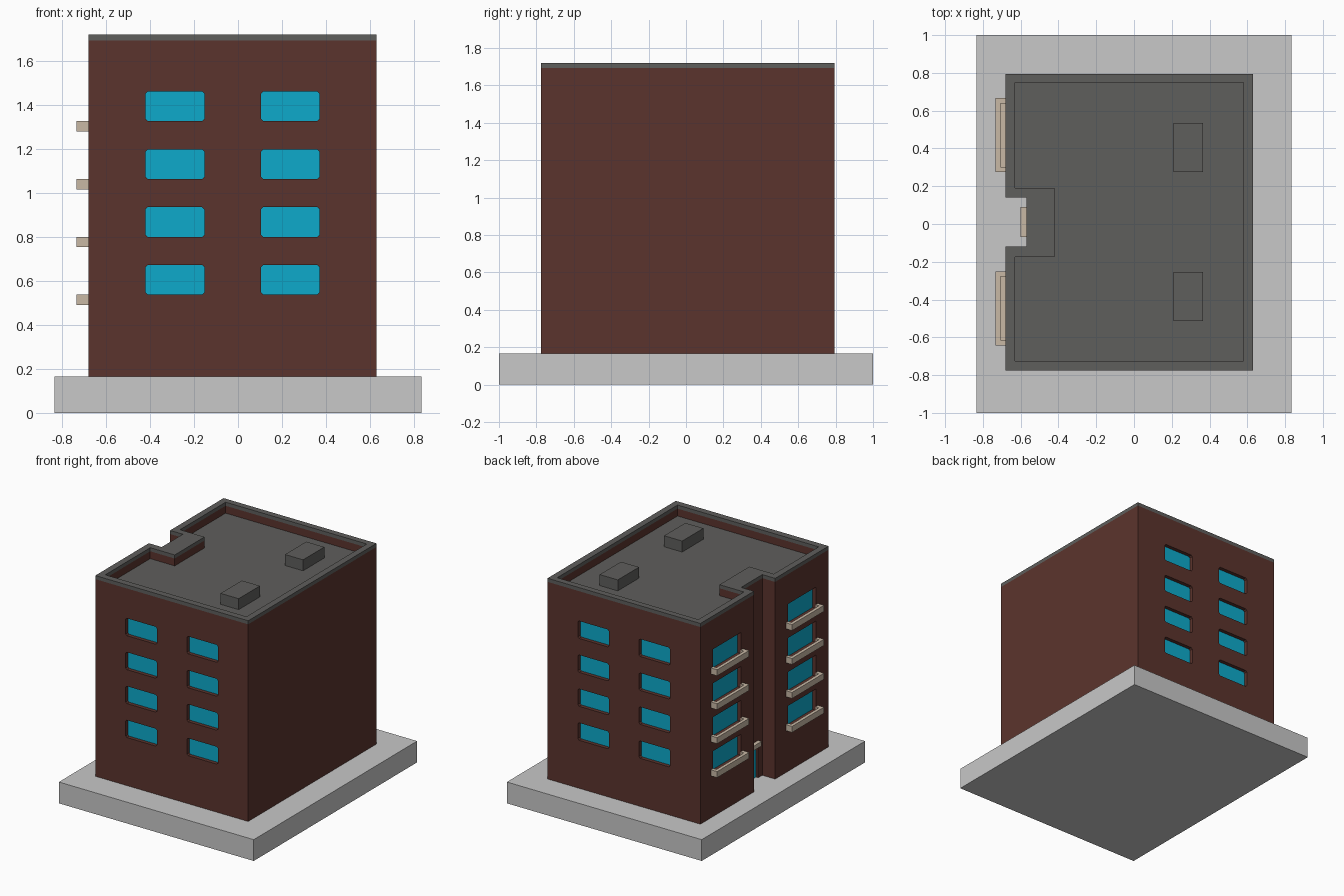
import bpy, bmesh
from mathutils import Vector

if "Cube" in bpy.data.objects:
    bpy.data.objects.remove(bpy.data.objects["Cube"])


def material(name, rgb):
    m = bpy.data.materials.new(name)
    m.diffuse_color = (*rgb, 1)
    m.use_nodes = True
    m.node_tree.nodes["Principled BSDF"].inputs["Base Color"].default_value = m.diffuse_color
    return m


BRICK = material("brown brick", (0.105, 0.034, 0.026))
ROOF = material("dark grey roof", (0.114, 0.112, 0.107))
GLASS = material("blue glass", (0.004, 0.402, 0.597))
BEIGE = material("beige stone", (0.578, 0.479, 0.376))
PAVE = material("light grey paving", (0.578, 0.578, 0.578))


def add_prism(bm, pts, a, b, axis="z"):
    """Extrude a 2D outline from a to b along an axis."""
    def place(p, q, d):
        return {"z": (p, q, d), "y": (p, d, q), "x": (d, p, q)}[axis]
    lo = [bm.verts.new(place(p, q, a)) for p, q in pts]
    hi = [bm.verts.new(place(p, q, b)) for p, q in pts]
    n = len(pts)
    faces = [bm.faces.new(lo), bm.faces.new(hi)]
    for i in range(n):
        j = (i + 1) % n
        faces.append(bm.faces.new((lo[i], lo[j], hi[j], hi[i])))
    bmesh.ops.recalc_face_normals(bm, faces=faces)


def rect(x0, x1, y0, y1):
    return [(x0, y0), (x1, y0), (x1, y1), (x0, y1)]


def rounded(x0, x1, y0, y1, c=0.01):
    return [(x0 + c, y0), (x1 - c, y0), (x1, y0 + c), (x1, y1 - c),
            (x1 - c, y1), (x0 + c, y1), (x0, y1 - c), (x0, y0 + c)]


def make(name, mat, prisms):
    bm = bmesh.new()
    for p in prisms:
        add_prism(bm, *p)
    me = bpy.data.meshes.new(name)
    bm.to_mesh(me)
    bm.free()
    ob = bpy.data.objects.new(name, me)
    bpy.context.collection.objects.link(ob)
    if mat:
        me.materials.append(mat)
    return ob


def cut(ob, prisms):
    """Subtract prisms from an object and apply the result."""
    cutter = make("cutter", ob.data.materials[0], prisms)
    cutter.hide_render = True
    mod = ob.modifiers.new("cut", "BOOLEAN")
    mod.operation = "DIFFERENCE"
    mod.solver = "EXACT"
    mod.object = cutter
    dg = bpy.context.evaluated_depsgraph_get()
    me = bpy.data.meshes.new_from_object(ob.evaluated_get(dg))
    ob.modifiers.clear()
    ob.data = me
    bpy.data.objects.remove(cutter)


# Main dimensions
X0, X1, Y0, Y1 = -0.68, 0.63, -0.775, 0.795
BASE, WALL, TOP, DECK = 0.165, 1.692, 1.72, 1.635
NX, N0, N1 = -0.57, -0.12, 0.14          # entrance notch
OUTER = [(X0, Y0), (X1, Y0), (X1, Y1), (X0, Y1),
         (X0, N1), (NX, N1), (NX, N0), (X0, N0)]
INNER = [(-0.63, -0.725), (0.58, -0.725), (0.58, 0.748), (-0.63, 0.748),
         (-0.63, 0.19), (-0.42, 0.19), (-0.42, -0.175), (-0.63, -0.175)]

# Base slab
make("base_slab", PAVE, [(rect(-0.835, 0.835, -1, 1), 0, BASE)])

# Window openings and glass, one row per floor
D, G = 0.035, 0.006                      # recess depth, glass thickness
holes, glass, trays, tray_holes = [], [], [], []
for floor in range(4):
    z0 = 0.537 + 0.263 * floor
    z1 = z0 + 0.135
    for a, b in ((-0.42, -0.153), (0.105, 0.37)):
        o = rounded(a, b, z0, z1)
        for wall, s in ((Y0, 1), (Y1, -1)):
            lo, hi = sorted((wall - s * 0.05, wall + s * D))
            holes.append((o, lo, hi, "y"))
            lo, hi = sorted((wall + s * (D - G), wall + s * (D + 0.001)))
            glass.append((o, lo, hi, "y"))
    for mid in (0.47, -0.447):
        o = rect(mid - 0.172, mid + 0.172, z0 - 0.03, z1)
        holes.append((o, X0 - 0.05, X0 + D, "x"))
        glass.append((o, X0 + D - G, X0 + D + 0.001, "x"))
        # Balcony tray and its hollow
        trays.append((rect(-0.733, X0, mid - 0.196, mid + 0.196), z0 - 0.047, z0))
        tray_holes.append((rect(-0.708, X0 + 0.05, mid - 0.168, mid + 0.168),
                           z0 - 0.03, z0 + 0.05))

# Entrance door opening
door = rect(-0.07, 0.09, BASE, 0.42)
door_hole = rect(-0.07, 0.09, BASE - 0.05, 0.42)
holes.append((door_hole, NX - 0.05, NX + 0.025, "x"))

# Brick walls with parapet recess
walls = make("brick_walls", BRICK, [(OUTER, BASE, WALL)])
cut(walls, holes + [(INNER, DECK - 0.003, TOP + 0.1)])

make("window_glass", GLASS, glass)
make("entrance_door", GLASS, [(door, NX + 0.019, NX + 0.026, "x")])

# Parapet cap, roof deck and roof vents
cap = make("parapet_cap", ROOF, [(OUTER, WALL, TOP)])
cut(cap, [(INNER, WALL - 0.1, TOP + 0.1)])
make("roof_deck", ROOF, [(INNER, DECK - 0.003, DECK)])
make("roof_vents", ROOF, [(rect(0.21, 0.365, y, y + 0.26), DECK, TOP)
                          for y in (-0.513, 0.275)])

# Balconies and entrance canopy
balconies = make("balconies", BEIGE, trays)
cut(balconies, tray_holes)
make("entrance_canopy", BEIGE, [(rect(-0.60, NX, -0.07, 0.09), 0.42, 0.455)])
